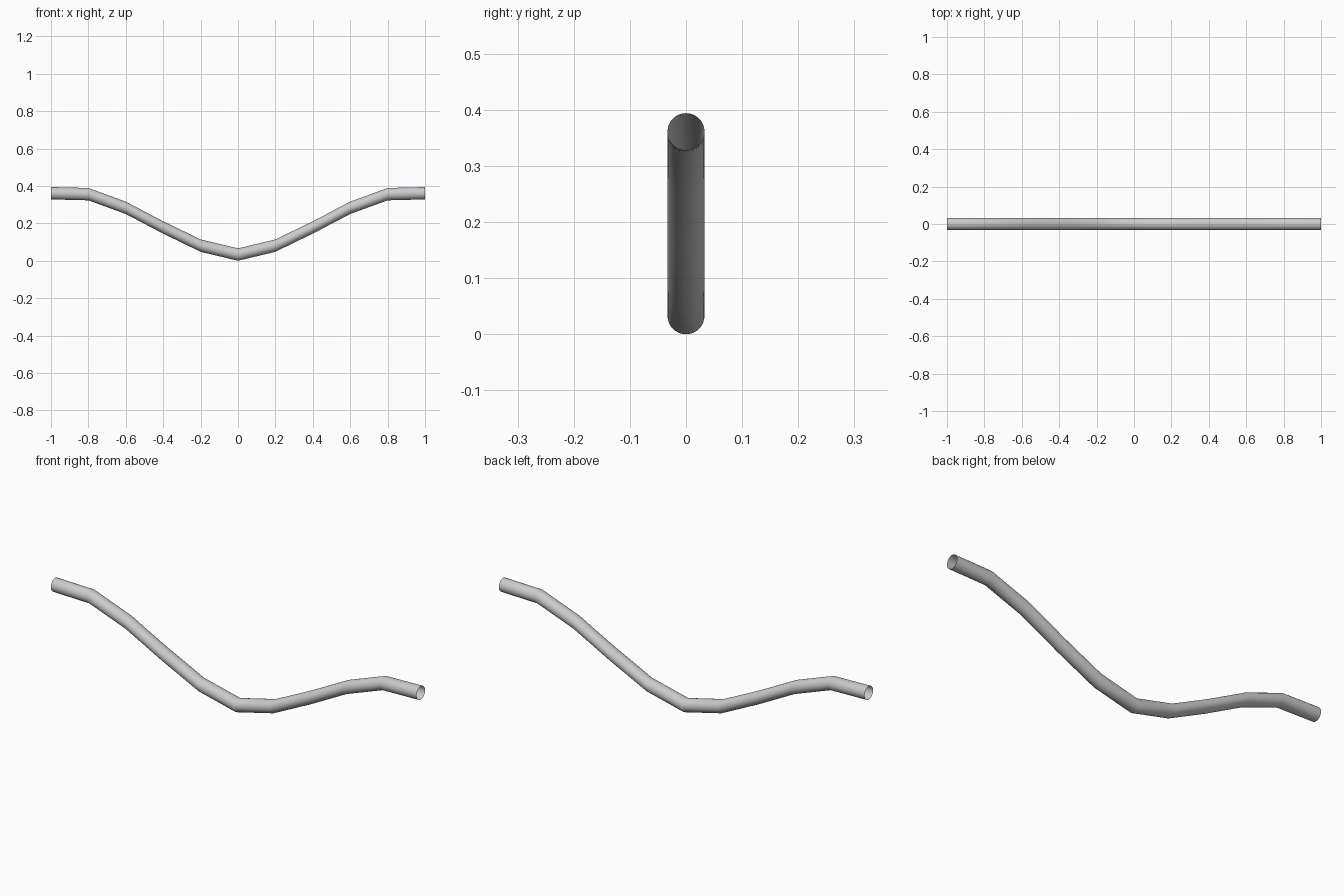
import bpy, bmesh
from math import sin, cos, tau, radians

if "Cube" in bpy.data.objects:
    bpy.data.objects.remove(bpy.data.objects["Cube"])

RADIUS, SIDES = 0.033, 32
# centre heights from the middle outwards, one every 0.2 units
HALF = [0.033, 0.081, 0.178, 0.283, 0.356, 0.361]
path = [(i * 0.2, HALF[abs(i)]) for i in range(-5, 6)]

# bent open tube: upright rings along the mirrored path
bm = bmesh.new()
rings = []
for x, z in path:
    rings.append([bm.verts.new((x, RADIUS * cos(tau * k / SIDES), z + RADIUS * sin(tau * k / SIDES)))
                  for k in range(SIDES)])
for a, b in zip(rings, rings[1:]):
    for k in range(SIDES):
        n = (k + 1) % SIDES
        bm.faces.new((a[k], a[n], b[n], b[k]))
# ring order runs y -> z, so faces along +x must be flipped if inward
bm.normal_update()
f = bm.faces[:][0]
c = f.calc_center_median()
if f.normal.y * c.y + f.normal.z * (c.z - path[0][1]) < 0:
    bmesh.ops.reverse_faces(bm, faces=bm.faces[:])

mesh = bpy.data.meshes.new("handlebar_tube")
bm.to_mesh(mesh)
bm.free()
tube = bpy.data.objects.new("handlebar_tube", mesh)
bpy.context.collection.objects.link(tube)
bpy.context.view_layer.objects.active = tube
tube.select_set(True)
bpy.ops.object.shade_smooth_by_angle(angle=radians(30))
